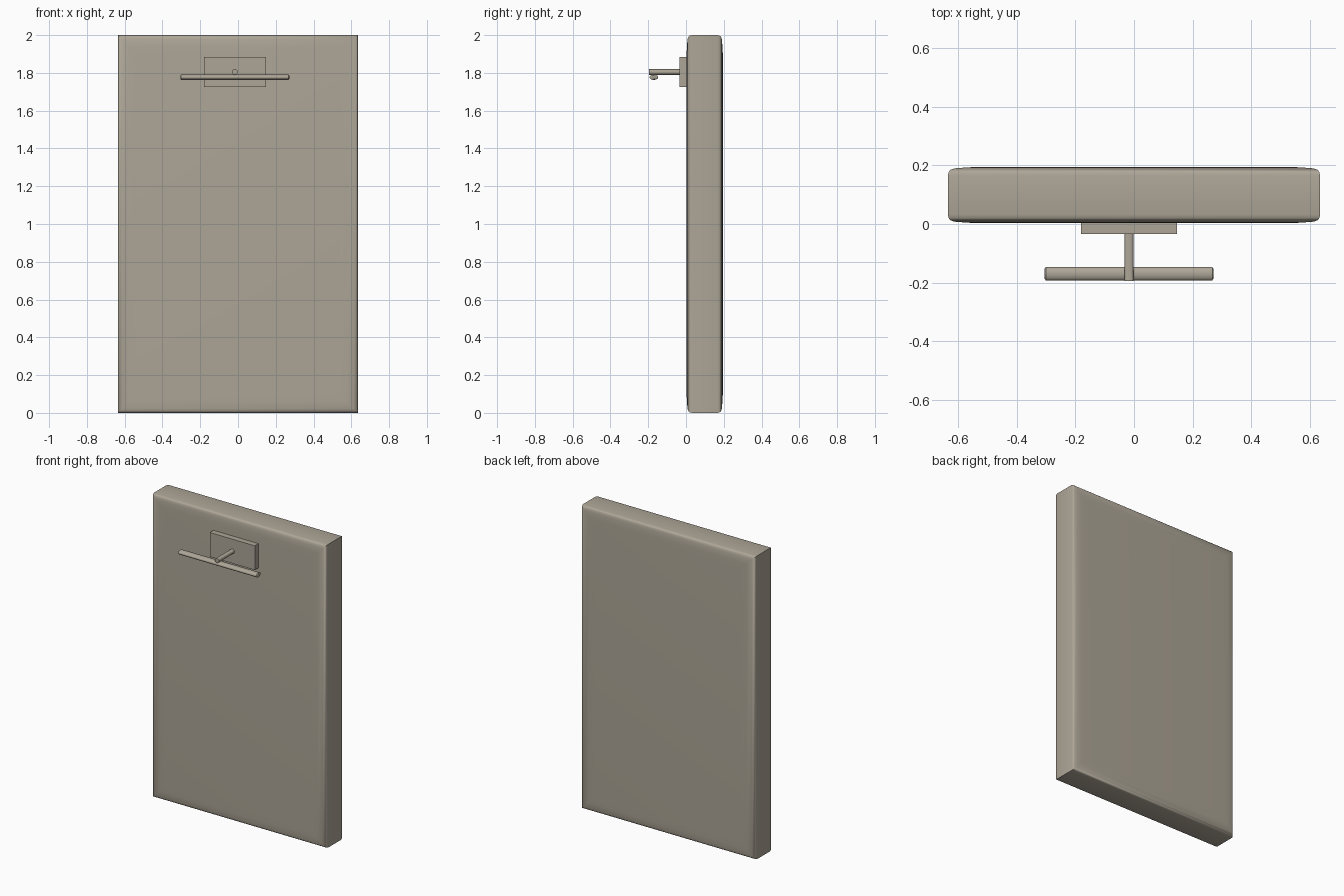
import bpy, bmesh, math

if "Cube" in bpy.data.objects:
    bpy.data.objects.remove(bpy.data.objects["Cube"])

taupe = bpy.data.materials.new("warm_taupe")
taupe.diffuse_color = (0.42, 0.38, 0.31, 1)
taupe.use_nodes = True
taupe.node_tree.nodes["Principled BSDF"].inputs["Base Color"].default_value = taupe.diffuse_color


def finish(bm, name, angle=40):
    bmesh.ops.recalc_face_normals(bm, faces=bm.faces)
    me = bpy.data.meshes.new(name)
    bm.to_mesh(me)
    bm.free()
    me.materials.append(taupe)
    ob = bpy.data.objects.new(name, me)
    bpy.context.collection.objects.link(ob)
    bpy.ops.object.select_all(action='DESELECT')
    bpy.context.view_layer.objects.active = ob
    ob.select_set(True)
    bpy.ops.object.shade_smooth_by_angle(angle=math.radians(angle))
    return ob


def rod(name, centre, radii, length, axis, bevel=0.0):
    """Elliptical rod along axis; radii are (y, z) for X and (x, z) for Y."""
    bm = bmesh.new()
    rings = []
    for t, s in ((0, 1 - bevel / min(radii)), (bevel, 1), (length - bevel, 1),
                 (length, 1 - bevel / min(radii))):
        ring = []
        for i in range(24):
            a = math.tau * i / 24
            u, w = math.cos(a) * radii[0] * s, math.sin(a) * radii[1] * s
            d = t - length / 2
            off = (d, u, w) if axis == 'X' else (u, d, w)
            ring.append(bm.verts.new([c + o for c, o in zip(centre, off)]))
        rings.append(ring)
    for a, b in zip(rings, rings[1:]):
        for i in range(24):
            j = (i + 1) % 24
            bm.faces.new((a[i], a[j], b[j], b[i]))
    bm.faces.new(rings[0])
    bm.faces.new(rings[-1])
    return finish(bm, name)


# Slab: softened front and back rims, crisp corners between the sides
half = [(0.003, 0.10), (0.005, 0.06), (0.008, 0.022), (0.013, 0.009),
        (0.020, 0.003), (0.032, 0.0)]
steps = half + [(0.198 - y, inset) for y, inset in reversed(half)]
bm = bmesh.new()
rings = []
for y, inset in steps:
    x, z0, z1 = 0.636 - inset, inset, 2 - inset
    rings.append([bm.verts.new(p) for p in
                  ((-x, y, z0), (x, y, z0), (x, y, z1), (-x, y, z1))])
for a, b in zip(rings, rings[1:]):
    for i in range(4):
        j = (i + 1) % 4
        bm.faces.new((a[i], a[j], b[j], b[i]))
bm.faces.new(rings[0])
bm.faces.new(rings[-1])
finish(bm, "slab", 45)

# Mounting plate on the front of the slab
bm = bmesh.new()
bmesh.ops.create_cube(bm, size=1)
for v in bm.verts:
    v.co = (-0.017 + v.co.x * 0.328, -0.014 + v.co.y * 0.042,
            1.805 + v.co.z * 0.16)
finish(bm, "mounting_plate")

# Stem sticking out of the plate, and the cross bar under its tip
rod("stem", (-0.017, -0.113, 1.805), (0.015, 0.015), 0.165, 'Y')
rod("cross_bar", (-0.017, -0.17, 1.777), (0.023, 0.014), 0.577, 'X', 0.004)
